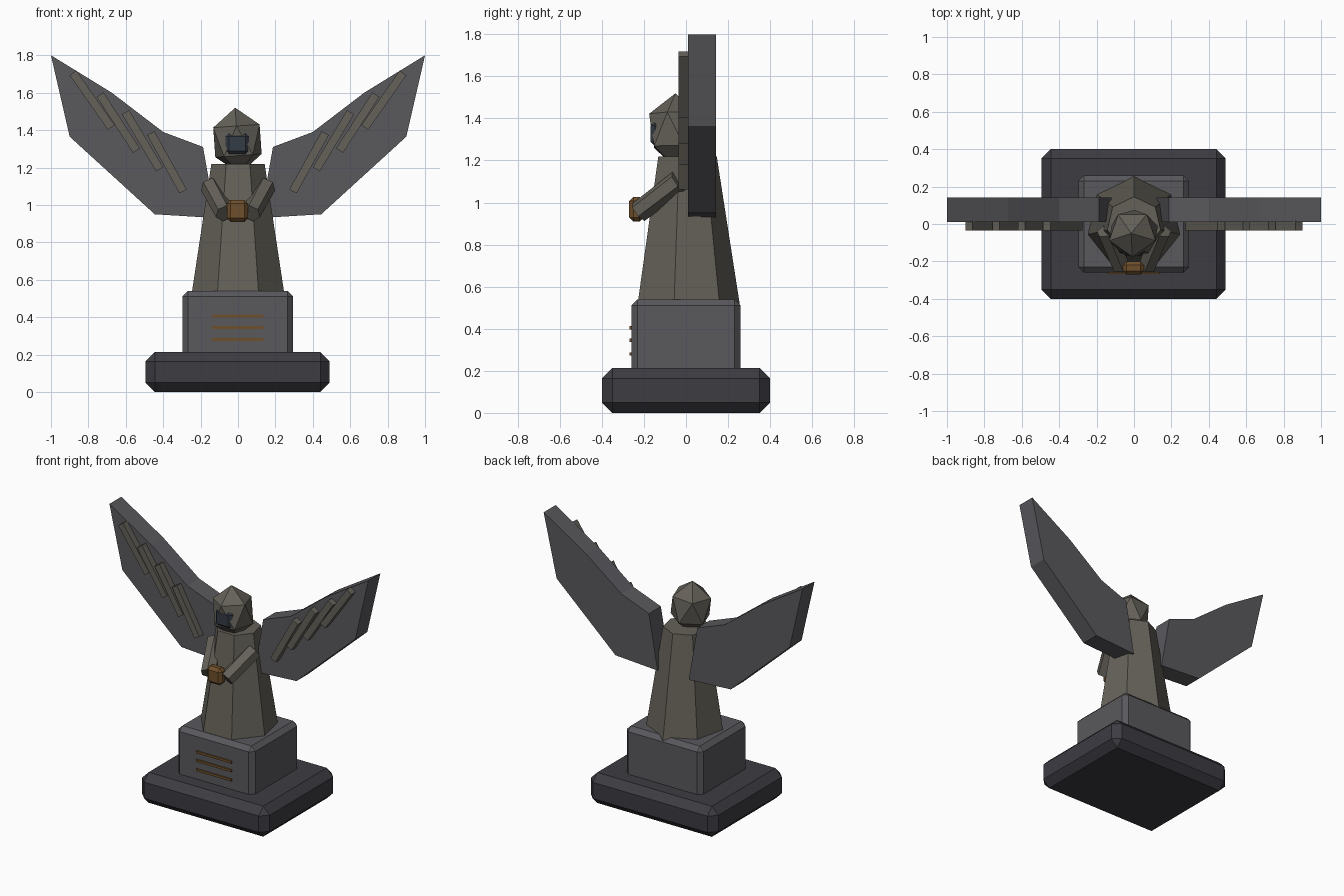
import bpy, bmesh
from math import radians
from mathutils import Vector, Matrix

if "Cube" in bpy.data.objects:
    bpy.data.objects.remove(bpy.data.objects["Cube"])

def material(name, rgb):
    m = bpy.data.materials.new(name)
    m.diffuse_color = (*rgb, 1)
    m.use_nodes = True
    m.node_tree.nodes["Principled BSDF"].inputs["Base Color"].default_value = m.diffuse_color
    return m

DARK = material("dark_stone", (0.045, 0.045, 0.055))
GREY = material("grey_stone", (0.10, 0.10, 0.11))
WARM = material("warm_stone", (0.13, 0.12, 0.10))
BRONZE = material("bronze", (0.16, 0.08, 0.025))
SHADOW = material("blue_shadow", (0.035, 0.045, 0.06))

def finish(name, bm, mat):
    bmesh.ops.recalc_face_normals(bm, faces=bm.faces[:])
    me = bpy.data.meshes.new(name)
    bm.to_mesh(me)
    bm.free()
    me.materials.append(mat)
    ob = bpy.data.objects.new(name, me)
    bpy.context.collection.objects.link(ob)
    return ob

def box(name, lo, hi, mat, bevel=0.0, turn=0.0):
    """Box between two corners, with chamfered edges, turned about y."""
    lo, hi = Vector(lo), Vector(hi)
    bm = bmesh.new()
    bmesh.ops.create_cube(bm, size=1, matrix=Matrix.Diagonal((*(hi - lo), 1)))
    if bevel:
        bmesh.ops.bevel(bm, geom=bm.edges[:], offset=bevel, segments=1, affect='EDGES')
    bm.transform(Matrix.Translation((lo + hi) / 2) @ Matrix.Rotation(turn, 4, 'Y'))
    return finish(name, bm, mat)

def taper(name, a, b, r1, r2, sides, mat):
    """Tapered prism from point a to point b."""
    a, b = Vector(a), Vector(b)
    d = b - a
    bm = bmesh.new()
    rot = d.to_track_quat('Z', 'Y').to_matrix().to_4x4() if d.xy.length > 1e-6 else Matrix()
    bmesh.ops.create_cone(bm, cap_ends=True, segments=sides, radius1=r1, radius2=r2,
                          depth=d.length, matrix=Matrix.Translation((a + b) / 2) @ rot)
    return finish(name, bm, mat)

# stepped pedestal with inscription bars
box("base_slab", (-0.495, -0.4, 0), (0.49, 0.4, 0.213), DARK, 0.05)
box("pedestal_block", (-0.298, -0.26, 0.16), (0.295, 0.26, 0.54), GREY, 0.03)
for i, z in enumerate((0.28, 0.345, 0.405)):
    box(f"plaque_bar_{i + 1}", (-0.138, -0.268, z - 0.008), (0.135, -0.25, z + 0.008), BRONZE)

# seven-sided robe
robe = taper("robe", (0, 0, 0.5), (0, 0, 1.22), 0.258, 0.146, 7, WARM)

# faceted hooded head, slightly tilted
bm = bmesh.new()
bmesh.ops.create_icosphere(bm, subdivisions=1, radius=1)
bm.transform(Matrix.Translation((-0.003, -0.05, 1.343)) @ Matrix.Rotation(radians(-4), 4, 'Y')
             @ Matrix.Diagonal((0.146, 0.14, 0.177, 1)) @ Matrix.Rotation(radians(-90), 4, 'Z'))
finish("hood", bm, WARM)
box("face_shadow", (-0.067, -0.168, 1.268), (0.06, -0.1, 1.387), SHADOW, 0.02)

# clasped object in the hands
box("held_box", (-0.06, -0.27, 0.91), (0.054, -0.2, 1.027), BRONZE, 0.02)

# wing outline (x, z) for one side
WING = [(1, 1.8), (0.675, 1.6), (0.4, 1.39), (0.187, 1.31),
        (0.12, 0.93), (0.445, 0.95), (0.9, 1.365)]
# feather centre x, z and lean in degrees
FEATHERS = [(0.78, 1.56, 35), (0.64, 1.44, 33), (0.51, 1.343, 31), (0.38, 1.228, 29)]

for side, s in (("left", -1), ("right", 1)):
    taper(f"{side}_arm", (s * 0.148, -0.035, 1.1), (s * 0.07, -0.225, 0.955),
          0.055, 0.052, 6, WARM)
    bm = bmesh.new()
    face = bm.faces.new([bm.verts.new((s * x, 0.01, z)) for x, z in WING])
    ext = bmesh.ops.extrude_face_region(bm, geom=[face])
    bmesh.ops.translate(bm, vec=(0, 0.132, 0),
                        verts=[v for v in ext["geom"] if isinstance(v, bmesh.types.BMVert)])
    finish(f"{side}_wing", bm, GREY)
    for i, (x, z, a) in enumerate(FEATHERS):
        box(f"{side}_feather_{i + 1}", (s * x - 0.022, -0.035, z - 0.178),
            (s * x + 0.022, 0.02, z + 0.178), WARM, turn=s * radians(a))
